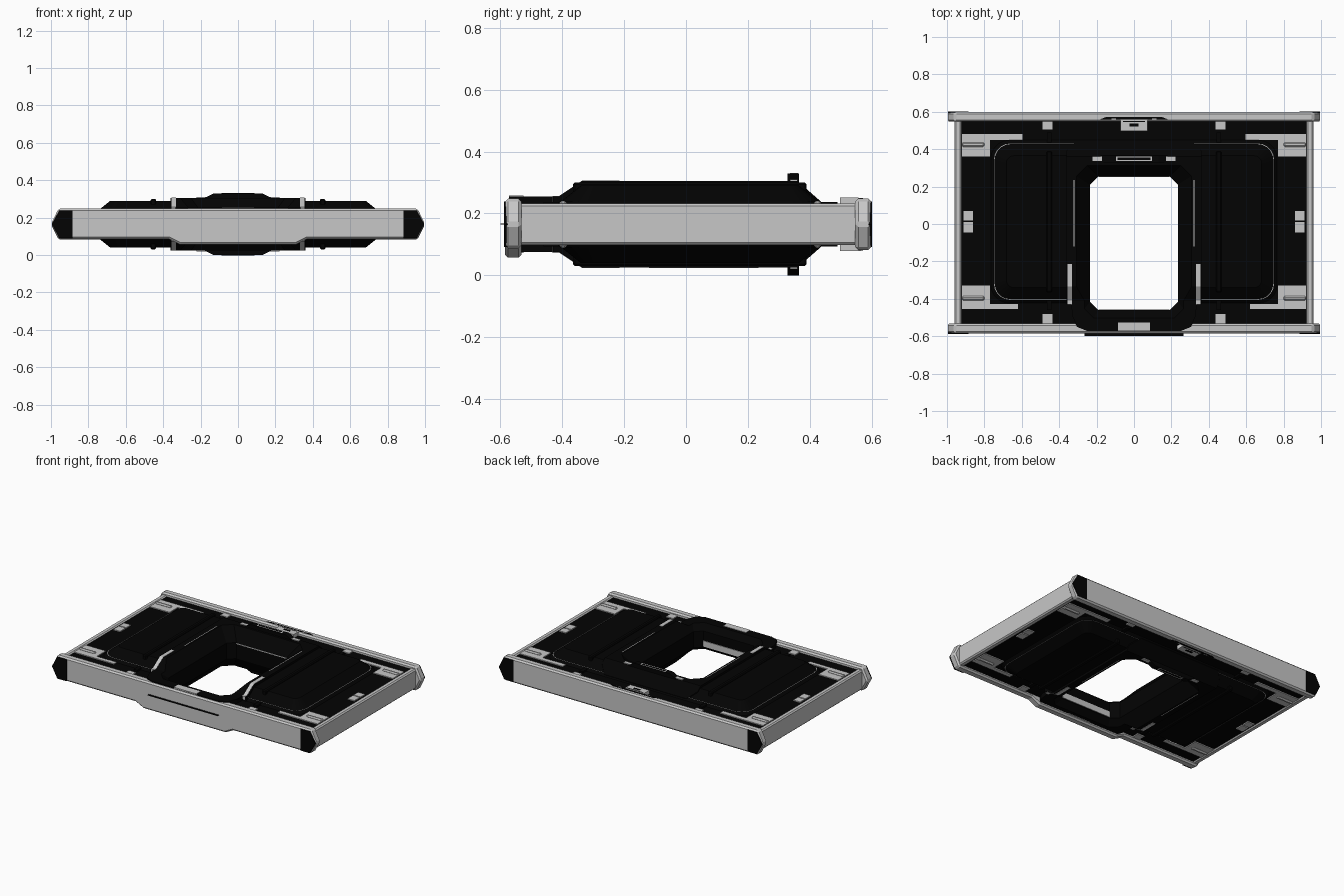
import bpy, bmesh, math

old = bpy.data.objects.get("Cube")
if old:
    bpy.data.objects.remove(old, do_unlink=True)

MID = 0.165  # height of the horizontal symmetry plane; all z below are relative to it


def material(name, rgb):
    m = bpy.data.materials.new(name)
    m.use_nodes = True
    m.diffuse_color = (*rgb, 1)
    b = m.node_tree.nodes["Principled BSDF"]
    b.inputs["Base Color"].default_value = (*rgb, 1)
    b.inputs["Roughness"].default_value = 0.6
    return m


GRAY = material("light gray", (0.57, 0.57, 0.57))
BLACK = material("black", (0.001, 0.001, 0.001))


def finish(name, bm, mats, mirror="", bevel=0):
    bmesh.ops.recalc_face_normals(bm, faces=bm.faces[:])
    me = bpy.data.meshes.new(name)
    bm.to_mesh(me)
    bm.free()
    for m in mats:
        me.materials.append(m)
    ob = bpy.data.objects.new(name, me)
    ob.location.z = MID
    bpy.context.collection.objects.link(ob)
    if bevel:
        mod = ob.modifiers.new("bevel", "BEVEL")
        mod.width, mod.segments, mod.limit_method = bevel, 1, "ANGLE"
    if mirror:
        mod = ob.modifiers.new("mirror", "MIRROR")
        mod.use_axis = ["x" in mirror, "y" in mirror, "z" in mirror]
        mod.use_mirror_merge = False
    return ob


def boxes(name, mat, spans, mirror="", bevel=0):
    """Boxes given as (x0, x1, y0, y1, z0, z1)."""
    bm = bmesh.new()
    for x0, x1, y0, y1, z0, z1 in spans:
        vs = bmesh.ops.create_cube(bm, size=1)["verts"]
        bmesh.ops.scale(bm, verts=vs, vec=(x1 - x0, y1 - y0, z1 - z0))
        bmesh.ops.translate(bm, verts=vs, vec=((x0 + x1) / 2, (y0 + y1) / 2, (z0 + z1) / 2))
    return finish(name, bm, [mat], mirror, bevel)


def loft(name, mats, sections, accent=(), mirror="", bevel=0):
    """Skin closed sections of equal point count; accent bands get the second material."""
    bm = bmesh.new()
    loops = [[bm.verts.new(p) for p in s] for s in sections]
    bm.faces.new(loops[0])
    bm.faces.new(loops[-1])
    for k, (lo, hi) in enumerate(zip(loops, loops[1:])):
        for i in range(len(lo)):
            j = (i + 1) % len(lo)
            f = bm.faces.new((lo[i], lo[j], hi[j], hi[i]))
            f.material_index = int(k in accent)
    return finish(name, bm, mats, mirror, bevel)


def prism(name, mat, pts, axis, a, b, mirror="", bevel=0):
    """Extrude a 2D profile from a to b along the axis."""
    put = {"x": lambda p, t: (t, p[0], p[1]),
           "y": lambda p, t: (p[0], t, p[1]),
           "z": lambda p, t: (p[0], p[1], t)}[axis]
    return loft(name, [mat], [[put(p, t) for p in pts] for t in (a, b)], (), mirror, bevel)


def round_rect(hx, y0, y1, r, z, seg):
    pts = []
    for k, (cx, cy) in enumerate([(hx - r, y1 - r), (r - hx, y1 - r), (r - hx, y0 + r), (hx - r, y0 + r)]):
        for i in range(seg + 1):
            t = math.pi / 2 * (k + i / seg)
            pts.append((cx + r * math.cos(t), cy + r * math.sin(t), z))
    return pts


def both_sides(sections):
    """Repeat the upper sections, mirrored, below the middle plane."""
    return [[(x, y, -z) for x, y, z in s] for s in reversed(sections)] + sections


def mirror_x(pts):
    return pts + [(-x, q) for x, q in reversed(pts)]


def boolean(ob, cutter, op="DIFFERENCE"):
    m = ob.modifiers.new("cut", "BOOLEAN")
    m.operation, m.object, m.solver = op, cutter, "EXACT"


def helper(ob):
    ob.hide_render = True
    ob.hide_set(True)
    return ob


# Cutter for the chamfered central opening, flaring outward above and below
flare = [round_rect(0.235, -0.46, 0.255, 0.045, 0.055, 1),
         round_rect(0.325, -0.59, 0.327, 0.06, 0.16, 1)]
opening = helper(loft("opening_cutter", [BLACK], both_sides(flare)))

# Base plate
base = boxes("base_plate", BLACK, [(-0.935, 0.935, -0.55, 0.565, -0.06, 0.06)])
boolean(base, opening)

# Raised panel with chamfered rim and a fine flat gray outline
levels = [(0, 0.058), (0.019, 0.0755), (0.023, 0.0757), (0.085, 0.125)]
steps = [round_rect(0.768 - d, -0.425 + d, 0.45 - d, 0.1 - d * 0.7, z, 5) for d, z in levels]
panel = loft("raised_panel", [BLACK, GRAY], both_sides(steps), (1, 5))
boolean(panel, opening)

# Central surround, sloped at both ends and narrower at the front
upper = [(-0.575, 0.09), (-0.41, 0.09), (-0.335, 0.14), (0.36, 0.14), (0.44, 0.07)]
side = upper + [(y, -z) for y, z in reversed(upper)]
surround = prism("central_surround", BLACK, side, "x", -0.4, 0.4)
plan = [(0.25, -0.572), (0.305, -0.55), (0.33, -0.49), (0.335, -0.43),
        (0.362, -0.43), (0.362, 0.39), (0.31, 0.44)]
trim = helper(prism("surround_trim", BLACK, mirror_x(plan), "z", -0.3, 0.3))
boolean(surround, trim, "INTERSECT")
boolean(surround, opening)

# Gray strips inside the opening
boxes("opening_liner", GRAY, [(-0.19, 0.19, -0.462, -0.456, -0.05, -0.01),
                              (-0.19, 0.19, 0.252, 0.257, 0.045, 0.051)])

# Front and back end bars with pointed ends
top = [(-0.96, 0.083), (-1.0, 0)]
dip = [(-0.96, -0.078), (-0.37, -0.078), (-0.31, -0.108)]
prism("front_bar", GRAY, mirror_x(top + dip), "y", -0.585, -0.532, bevel=0.01)
prism("back_bar", GRAY, mirror_x(top + [(-0.96, -0.083)]), "y", 0.547, 0.599, bevel=0.01)

# Black corner caps on the outer faces of the bars
cap = [(0.885, -0.074), (0.955, -0.074), (0.995, 0), (0.955, 0.074), (0.885, 0.074)]
prism("front_corner_caps", BLACK, cap, "y", -0.589, -0.576, "x")
prism("back_corner_caps", BLACK, cap, "y", 0.59, 0.601, "x")

# Thin lip projecting from the front bar
boxes("front_lip", BLACK, [(-0.265, 0.265, -0.6, -0.58, 0, 0.002)])

# Side rails
boxes("side_rails", GRAY, [(0.922, 0.96, -0.54, 0.555, -0.067, 0.067)], "x", 0.008)

# L-shaped corner pads with rounded ridges
pads = [(0.77, 0.92, 0.36, 0.482), (0.595, 0.78, 0.45, 0.482),
        (0.77, 0.92, -0.455, -0.33), (0.62, 0.78, -0.455, -0.427)]
boxes("corner_pads", GRAY, [(*p, 0.055, 0.066) for p in pads], "xz")
boxes("corner_ridges", GRAY, [(0.8, 0.92, y - 0.012, y + 0.012, 0.06, 0.076) for y in (-0.397, 0.425)],
      "xz", 0.007)

# Small gray clips along the frame
clips = [(0.86, 0.912, 0.02, 0.07), (0.86, 0.912, -0.045, 0.012),
         (0.435, 0.488, 0.505, 0.56), (0.435, 0.488, -0.535, -0.482)]
boxes("edge_clips", GRAY, [(*p, 0.055, 0.067) for p in clips], "xz")

# Ribs across the panel
boxes("panel_ribs", BLACK, [(0.438, 0.468, -0.365, 0.39, 0.1, 0.135)], "xz", 0.006)
boxes("rib_feet", BLACK, [(0.44, 0.466, y, y + 0.06, 0.05, 0.072) for y in (-0.46, 0.43)], "xz")

# Gray strips following the front slope of the surround, and fine lines behind them
slope = [(-0.431, 0.07), (-0.431, 0.092), (-0.41, 0.092), (-0.335, 0.142), (-0.215, 0.142), (-0.215, 0.1)]
prism("surround_strips", GRAY, slope, "x", 0.331, 0.355, "xz")
boxes("surround_lines", GRAY, [(0.3185, 0.3225, -0.12, 0.235, 0.138, 0.1405)], "xz")

# Raised crossbar with framed window, and its flanking clips
bar = [(0.18, 0.1), (0.18, 0.14), (0.13, 0.165)]
prism("crossbar", BLACK, mirror_x(bar), "y", 0.328, 0.365, "z")
boxes("crossbar_window_frame", GRAY, [(-0.095, 0.095, 0.336, 0.362, 0.16, 0.1652)], "z")
boxes("crossbar_window", BLACK, [(-0.087, 0.087, 0.342, 0.356, 0.162, 0.1662)], "z")
boxes("crossbar_clips", GRAY, [(0.155, 0.222, 0.336, 0.36, 0.135, 0.145)], "xz")

# Front tab on the surround
boxes("front_tab", GRAY, [(-0.085, 0.085, -0.572, -0.526, 0.08, 0.093)], "z")

# Back latch with its recess
recess = [(0.18, 0.56), (0.15, 0.572)]
prism("latch_recess", BLACK, mirror_x(recess), "z", 0.06, 0.0845, "z")
boxes("latch_plate", GRAY, [(-0.072, 0.072, 0.498, 0.557, 0.055, 0.086)], "z")
boxes("latch_studs", GRAY, [(0.095, 0.12, 0.556, 0.564, 0.06, 0.0855)], "xz")
boxes("latch_slot", BLACK, [(-0.025, 0.025, 0.521, 0.537, 0.08, 0.087),
                            (-0.06, 0.06, 0.546, 0.551, 0.08, 0.087)], "z")
